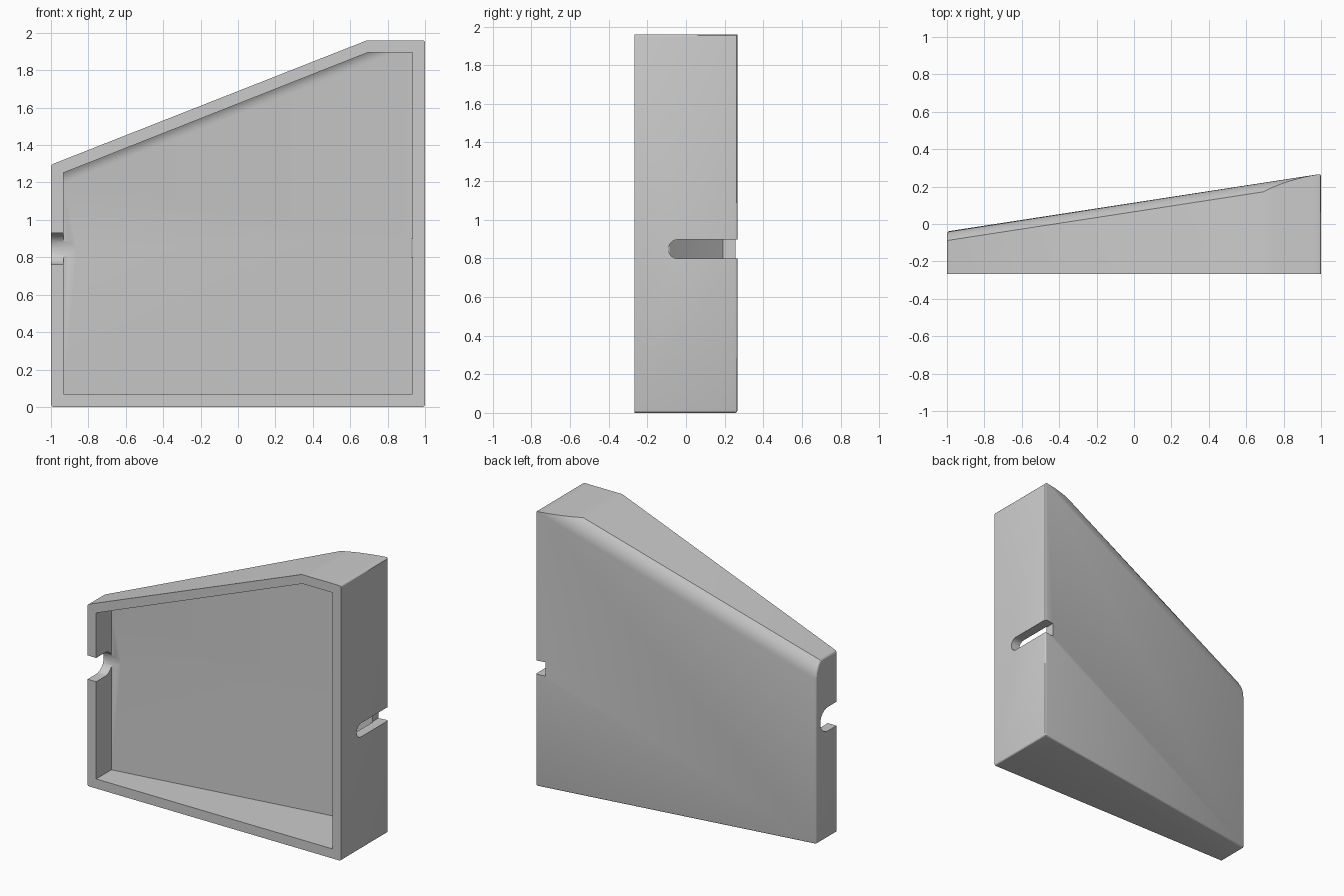
import bpy, bmesh, math
from mathutils import Vector

if "Cube" in bpy.data.objects:
    bpy.data.objects.remove(bpy.data.objects["Cube"])

GREY = (0.6, 0.6, 0.6, 1)
grey = bpy.data.materials.new("light_grey")
grey.use_nodes = True
grey.diffuse_color = GREY
grey.node_tree.nodes["Principled BSDF"].inputs["Base Color"].default_value = GREY

FRONT, WALL, TOP = -0.267, 0.066, 1.96
OUTER = [(-1, 0), (1, 0), (1, TOP), (0.69, TOP), (-1, 1.295)]
INNER = [(-0.932, 0.068), (0.932, 0.068), (0.932, 1.895), (0.695, 1.895), (-0.932, 1.252)]

# The crown strip is parallel to the sloping top and ends at the tall corner
slope = Vector((1.69, 0, TOP - 1.295)).normalized()
up = Vector((-slope.z, 0, slope.x))
corner = Vector((1, 0, TOP))
crown = (Vector((0.69, 0, TOP)) - corner).dot(up)
RADIUS = 0.157
STRIPS = 6


def make_object(name, bm):
    bmesh.ops.recalc_face_normals(bm, faces=bm.faces)
    mesh = bpy.data.meshes.new(name)
    bm.to_mesh(mesh)
    bm.free()
    obj = bpy.data.objects.new(name, mesh)
    bpy.context.collection.objects.link(obj)
    mesh.materials.append(grey)
    return obj


def back_y(co, inset):
    """Slanted back, rounded towards the sloping top edge."""
    u = max(0, (co - corner).dot(up))
    r = RADIUS - inset
    return 0.114 + 0.154 * co.x - inset - (r - math.sqrt(r * r - u * u))


def wedge(outline, front, inset):
    bm = bmesh.new()
    bm.faces.new([bm.verts.new((x, 0, z)) for x, z in outline])
    for i in range(STRIPS):
        bmesh.ops.bisect_plane(bm, geom=bm.verts[:] + bm.edges[:] + bm.faces[:], dist=0.001,
                               plane_co=corner + up * crown * i / STRIPS, plane_no=up)
    fronts = bm.verts[:]
    geom = bmesh.ops.extrude_face_region(bm, geom=bm.faces[:], use_keep_orig=True)["geom"]
    backs = [v for v in geom if isinstance(v, bmesh.types.BMVert)]
    for v in backs:
        v.co.y = back_y(Vector((v.co.x, 0, v.co.z)), inset)
    for v in fronts:
        v.co.y = front
    return bm, set(backs)


def slot_cutter(name, x0, x1, y, z, r, y_end):
    """Round-ended slot running along x, open towards y_end."""
    side = 1 if y_end < y else -1
    pts = [(y + side * r * math.cos(a), z + r * math.sin(a))
           for a in (math.pi * (i / 16 - 0.5) for i in range(17))]
    pts += [(y_end, z + r), (y_end, z - r)]
    bm = bmesh.new()
    face = bm.faces.new([bm.verts.new((x0, py, pz)) for py, pz in pts])
    geom = bmesh.ops.extrude_face_region(bm, geom=[face], use_keep_orig=True)["geom"]
    for v in geom:
        if isinstance(v, bmesh.types.BMVert):
            v.co.x = x1
    return make_object(name, bm)


# Outer shell, with softened corners and back rim
bm, backs = wedge(OUTER, FRONT, 0)
sharp_corners = [p for p in OUTER if p != (0.69, TOP)]
soft = []
for e in bm.edges:
    a, b = e.verts
    if a in backs and b in backs:
        on_side = abs(a.co.x) > 0.999 and abs(a.co.x - b.co.x) < 0.001
        on_base = max(a.co.z, b.co.z) < 0.001
        if on_side or on_base:
            soft.append(e)
    elif (a in backs) != (b in backs):
        if any(abs(a.co.x - x) + abs(a.co.z - z) < 0.002 for x, z in sharp_corners):
            soft.append(e)
bmesh.ops.bevel(bm, geom=soft, offset=0.013, segments=3, profile=0.5,
                affect='EDGES', clamp_overlap=False)
shell = make_object("wedge_shell", bm)

# Open front cavity, rounded notch in the short wall, slot in the tall wall
cutters = [
    make_object("cavity_cutter", wedge(INNER, -0.5, WALL)[0]),
    slot_cutter("notch_cutter", -1.2, -0.8, -0.17, 0.846, 0.085, -0.5),
    slot_cutter("slot_cutter", 0.927, 1.2, -0.042, 0.848, 0.049, 0.5),
]
bpy.ops.object.select_all(action='DESELECT')
bpy.context.view_layer.objects.active = shell
shell.select_set(True)
for cutter in cutters:
    cutter.hide_render = True
    mod = shell.modifiers.new(cutter.name, 'BOOLEAN')
    mod.operation = 'DIFFERENCE'
    mod.solver = 'EXACT'
    mod.object = cutter
    bpy.ops.object.modifier_apply(modifier=mod.name)
    bpy.data.objects.remove(cutter)

bpy.ops.object.shade_smooth_by_angle(angle=math.radians(25))
